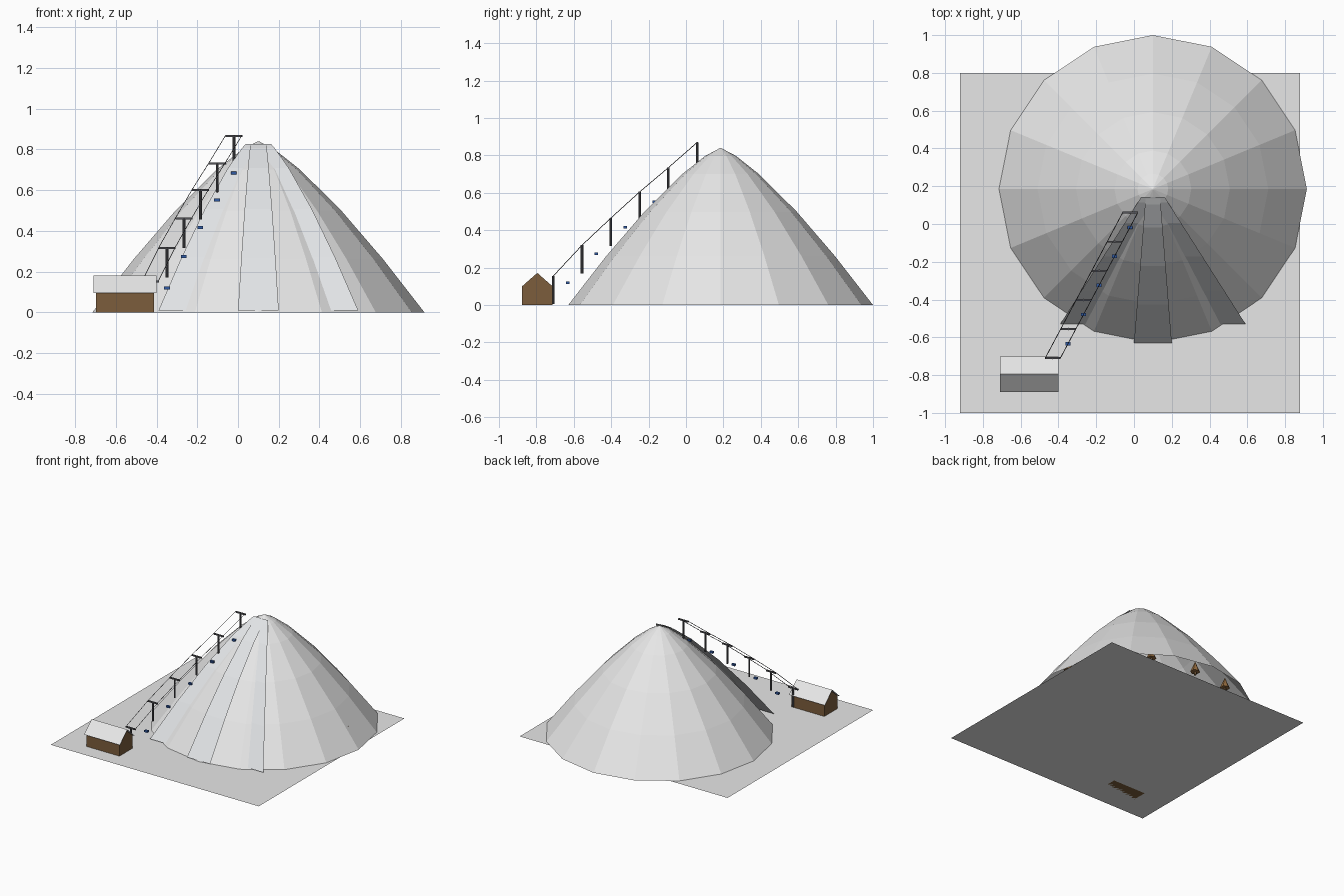
import bpy, bmesh, math
from mathutils import Vector

cube = bpy.data.objects.get("Cube")
if cube:
    bpy.data.objects.remove(cube, do_unlink=True)


def material(name, rgb):
    m = bpy.data.materials.new(name)
    m.use_nodes = True
    color = (*rgb, 1)
    m.diffuse_color = color
    m.node_tree.nodes["Principled BSDF"].inputs["Base Color"].default_value = color
    return m


SNOW = material("snow", (0.88, 0.88, 0.88))
PISTE = material("groomed_snow", (0.9, 0.92, 0.94))
WOOD = material("brown_wood", (0.2, 0.11, 0.045))
STEEL = material("dark_steel", (0.09, 0.09, 0.1))
BLUE = material("chair_blue", (0.03, 0.1, 0.36))
TREE = material("tree_brown", (0.3, 0.15, 0.05))


def make(name, bm, mat):
    mesh = bpy.data.meshes.new(name)
    bm.to_mesh(mesh)
    bm.free()
    mesh.materials.append(mat)
    obj = bpy.data.objects.new(name, mesh)
    bpy.context.collection.objects.link(obj)
    return obj


def loft(name, rows, mat, closed=False):
    """Skin rows of points with quads."""
    bm = bmesh.new()
    vs = [[bm.verts.new(p) for p in row] for row in rows]
    n = len(rows[0])
    for a, b in zip(vs, vs[1:]):
        for i in range(n if closed else n - 1):
            j = (i + 1) % n
            bm.faces.new((a[i], a[j], b[j], b[i]))
    if closed:
        bm.faces.new(vs[-1])
    return make(name, bm, mat)


def box(name, center, size, mat):
    bm = bmesh.new()
    bmesh.ops.create_cube(bm, size=1)
    bmesh.ops.scale(bm, vec=size, verts=bm.verts)
    bmesh.ops.translate(bm, vec=center, verts=bm.verts)
    return make(name, bm, mat)


def cone(name, base, r1, r2, height, mat, sides=8):
    bm = bmesh.new()
    bmesh.ops.create_cone(bm, cap_ends=True, segments=sides,
                          radius1=r1, radius2=r2, depth=height)
    bmesh.ops.translate(bm, vec=Vector(base) + Vector((0, 0, height / 2)), verts=bm.verts)
    return make(name, bm, mat)


# Snow field
loft("ground", [[(-0.92, -1, 0), (0.88, -1, 0)], [(-0.92, 0.8, 0), (0.88, 0.8, 0)]], SNOW)

# Mountain: sixteen-sided convex cone, open underneath
CX, CY, R, H = 0.1, 0.185, 0.815, 0.84
LEVELS = (1, 0.75, 0.5, 0.25, 0.1, 0.004)


def slope(t):
    return H * (1 - t ** 1.3)


def ring(t):
    angles = [i * math.tau / 16 for i in range(16)]
    return [(CX + R * t * math.cos(a), CY + R * t * math.sin(a), slope(t)) for a in angles]


loft("mountain", [ring(t) for t in LEVELS], SNOW, closed=True)

# Three ski runs fanning out from the summit, level across their width
for name, a in (("right_run", -0.5), ("centre_run", 0), ("left_run", 0.5)):
    rows = []
    for t in (1, 0.75, 0.5, 0.25, 0.1, 0.06):
        x, y = CX + R * t * math.sin(a), CY - R * t * math.cos(a)
        w, z = 0.035 + 0.065 * t, slope(t) + 0.008
        rows.append([(x - w, y, z), (x + w, y, z)])
    loft(name, rows, PISTE)

# Lift pylons, each a post with a crossbar
HEIGHTS = (0.155, 0.32, 0.465, 0.605, 0.735, 0.87)
tops = [Vector((-0.43 + 0.082 * i, -0.71 + 0.154 * i, z)) for i, z in enumerate(HEIGHTS)]
for i, p in enumerate(tops):
    cone(f"pylon_post_{i}", p - Vector((0, 0, 0.15)), 0.007, 0.007, 0.15, STEEL)
    box(f"pylon_bar_{i}", p - Vector((0, 0, 0.004)), (0.084, 0.01, 0.01), STEEL)

# Cables along both ends of the crossbars
for side, dx in (("right", -0.04), ("left", 0.04)):
    curve = bpy.data.curves.new(f"{side}_cable", "CURVE")
    curve.dimensions = "3D"
    curve.bevel_depth = 0.002
    curve.bevel_resolution = 0
    spline = curve.splines.new("POLY")
    spline.points.add(len(tops) - 1)
    for point, p in zip(spline.points, tops):
        point.co = (p.x + dx, p.y, p.z, 1)
    curve.materials.append(STEEL)
    bpy.context.collection.objects.link(bpy.data.objects.new(f"{side}_cable", curve))

# Chairs under the left cable
for i, (p, q) in enumerate(zip(tops, tops[1:])):
    c = (p + q) / 2 + Vector((0.04, 0, -0.118))
    box(f"chair_{i}", c, (0.028, 0.018, 0.014), BLUE)

# Lodge: gabled walls with an overhanging sheet roof
HX, HY = -0.555, -0.795


def gable(x):
    return [(x, HY - 0.082, 0), (x, HY + 0.082, 0), (x, HY + 0.082, 0.1),
            (x, HY, 0.172), (x, HY - 0.082, 0.1)]


walls = bmesh.new()
ends = [[walls.verts.new(p) for p in gable(x)] for x in (HX - 0.143, HX + 0.143)]
for end in ends:
    walls.faces.new(end)
for i in range(5):
    j = (i + 1) % 5
    walls.faces.new((ends[0][i], ends[0][j], ends[1][j], ends[1][i]))
bmesh.ops.recalc_face_normals(walls, faces=walls.faces)
make("lodge_walls", walls, WOOD)
loft("lodge_roof", [[(HX - 0.155, y, z), (HX + 0.155, y, z)]
                    for y, z in ((HY - 0.094, 0.094), (HY, 0.18), (HY + 0.094, 0.094))], SNOW)

# Small trees sheltered under the mountain shell
for i, spot in enumerate(((0.44, 0.72, 0.04), (0.03, 0.72, 0.08),
                          (-0.25, 0.72, 0.05), (0.8, 0.22, 0.03))):
    cone(f"tree_trunk_{i}", spot, 0.009, 0.009, 0.03, WOOD, 6)
    cone(f"tree_crown_{i}", Vector(spot) + Vector((0, 0, 0.025)), 0.036, 0, 0.085, TREE, 6)
